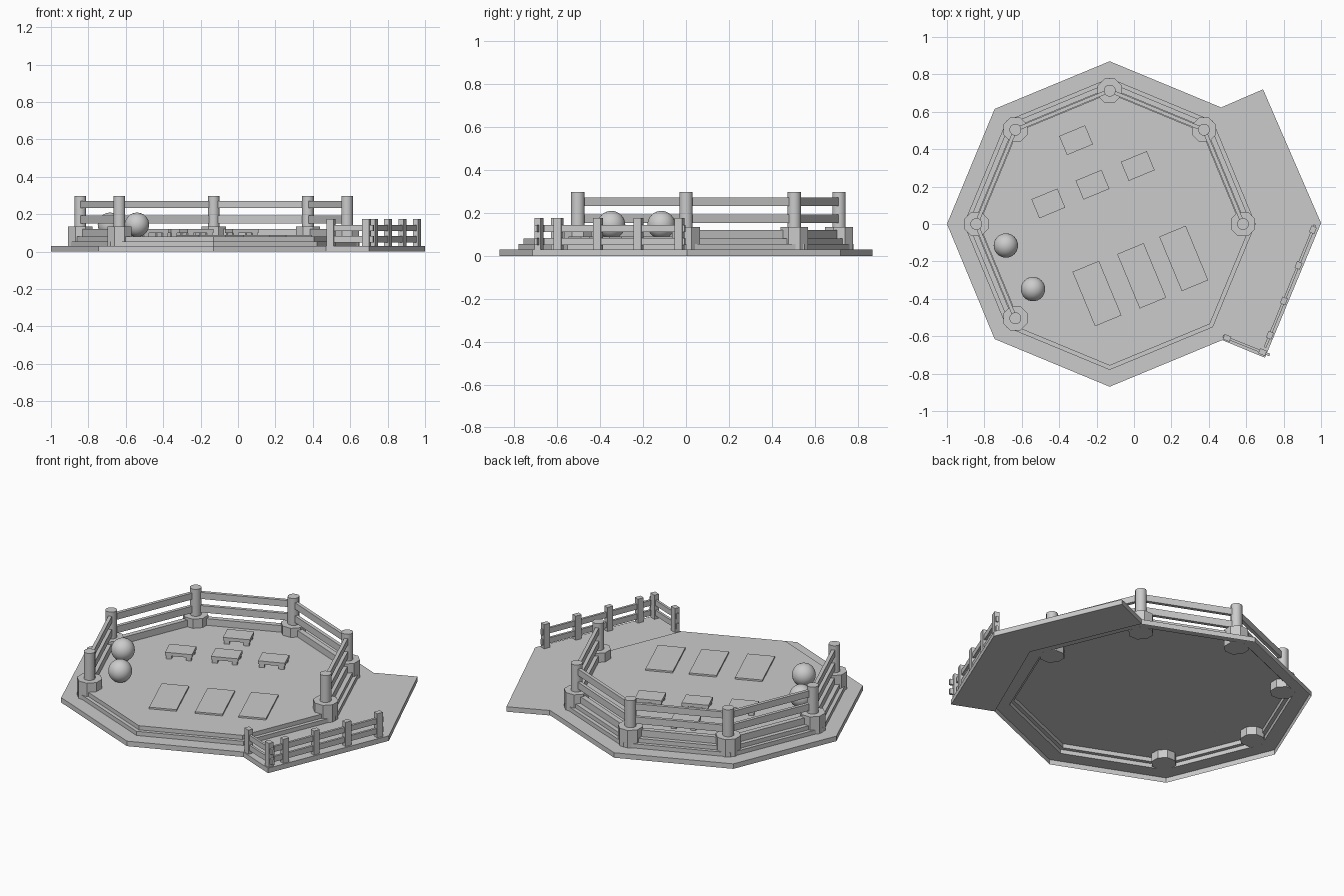
import bpy, bmesh
from math import cos, sin, pi, atan2, radians
from mathutils import Vector, Matrix

if "Cube" in bpy.data.objects:
    bpy.data.objects.remove(bpy.data.objects["Cube"])

CX = -0.13      # centre of the octagonal platform
FLOOR = 0.08
TURN = radians(22.5)


def finish(name, bm):
    bmesh.ops.recalc_face_normals(bm, faces=bm.faces)
    me = bpy.data.meshes.new(name)
    bm.to_mesh(me)
    bm.free()
    ob = bpy.data.objects.new(name, me)
    bpy.context.collection.objects.link(ob)
    return ob


def oct_point(r, i):
    return Vector((CX + r * cos(i * pi / 4), r * sin(i * pi / 4), 0))


def add_box(bm, centre, size, rot=0.0):
    m = (Matrix.Translation(centre) @ Matrix.Rotation(rot, 4, 'Z')
         @ Matrix.Diagonal((*size, 1)))
    bmesh.ops.create_cube(bm, size=1, matrix=m)


def add_beam(bm, a, b, z0, z1, thick):
    d = b - a
    mid = (a + b) / 2
    add_box(bm, (mid.x, mid.y, (z0 + z1) / 2),
            (d.length, thick, z1 - z0), atan2(d.y, d.x))


def add_cyl(bm, p, r, z0, z1, n):
    m = Matrix.Translation((p.x, p.y, (z0 + z1) / 2)) @ Matrix.Rotation(pi / n, 4, 'Z')
    bmesh.ops.create_cone(bm, cap_ends=True, segments=n, radius1=r, radius2=r,
                          depth=z1 - z0, matrix=m)


# stepped platform, a shell open underneath
bm = bmesh.new()
rings = []
for r, z in [(.87, 0), (.87, .03), (.78, .03), (.78, .055), (.757, .055), (.757, FLOOR)]:
    rings.append([bm.verts.new(oct_point(r, i) + Vector((0, 0, z))) for i in range(8)])
for lo, hi in zip(rings, rings[1:]):
    for i in range(8):
        j = (i + 1) % 8
        bm.faces.new((lo[i], lo[j], hi[j], hi[i]))
bm.faces.new(rings[-1])
platform = finish("stepped_platform", bm)
if platform.data.polygons[-1].normal.z < 0:
    platform.data.flip_normals()

# side deck wrapping the right hand edges
bm = bmesh.new()
outline = [(.47, -.62), (.70, -.715), (1.0, .005), (.69, .72), (.47, .625), (.74, 0)]
face = bm.faces.new([bm.verts.new((x, y, 0)) for x, y in outline])
ext = bmesh.ops.extrude_face_region(bm, geom=[face])
bmesh.ops.translate(bm, vec=(0, 0, .03),
                    verts=[v for v in ext["geom"] if isinstance(v, bmesh.types.BMVert)])
finish("side_deck", bm)

# railing posts with octagonal footings
posts = [oct_point(.713, i) for i in range(6)]
for p in posts:
    bm = bmesh.new()
    add_cyl(bm, p, .07, .03, .135, 8)
    finish("post_footing", bm)
    bm = bmesh.new()
    add_cyl(bm, p, .032, .135, .297, 12)
    ob = finish("railing_post", bm)
    for poly in ob.data.polygons:
        poly.use_smooth = abs(poly.normal.z) < .5

# sill and two rails between neighbouring posts
for a, b in zip(posts, posts[1:]):
    bm = bmesh.new()
    add_beam(bm, a, b, FLOOR, .12, .03)
    add_beam(bm, a, b, .152, .193, .02)
    add_beam(bm, a, b, .233, .272, .02)
    finish("railing", bm)


# low picket fence along the deck
def fence(name, a, b, stops):
    a, b = Vector((*a, 0)), Vector((*b, 0))
    ang = atan2((b - a).y, (b - a).x)
    bm = bmesh.new()
    for t in stops:
        p = a.lerp(b, t)
        add_box(bm, (p.x, p.y, .1025), (.038, .03, .145), ang)
    add_beam(bm, a, b, .05, .083, .014)
    add_beam(bm, a, b, .11, .143, .014)
    finish(name, bm)


fence("long_fence", (.967, -.005), (.70, -.66), (.04, .33, .62, .90))
fence("short_fence", (.475, -.60), (.725, -.70), (.09, .85))

# benches: top with four legs
for x, y in [(-.31, .448), (.02, .31), (-.222, .21), (-.458, .11)]:
    bm = bmesh.new()
    add_box(bm, (0, 0, .03), (.15, .11, .02))
    for sx in (-1, 1):
        for sy in (-1, 1):
            add_box(bm, (sx * .055, sy * .042, .0105), (.03, .02, .021))
    ob = finish("bench", bm)
    ob.location = (x, y, FLOOR)
    ob.rotation_euler.z = TURN

# floor mats
for x, y in [(-.198, -.372), (.041, -.277), (.266, -.184)]:
    bm = bmesh.new()
    add_box(bm, (x, y, FLOOR + .005), (.153, .315, .01), TURN)
    finish("mat", bm)

# balls
for x, y in [(-.685, -.115), (-.54, -.348)]:
    bm = bmesh.new()
    bmesh.ops.create_uvsphere(bm, u_segments=32, v_segments=16, radius=.065,
                              matrix=Matrix.Translation((x, y, FLOOR + .064)))
    for f in bm.faces:
        f.smooth = True
    finish("ball", bm)
